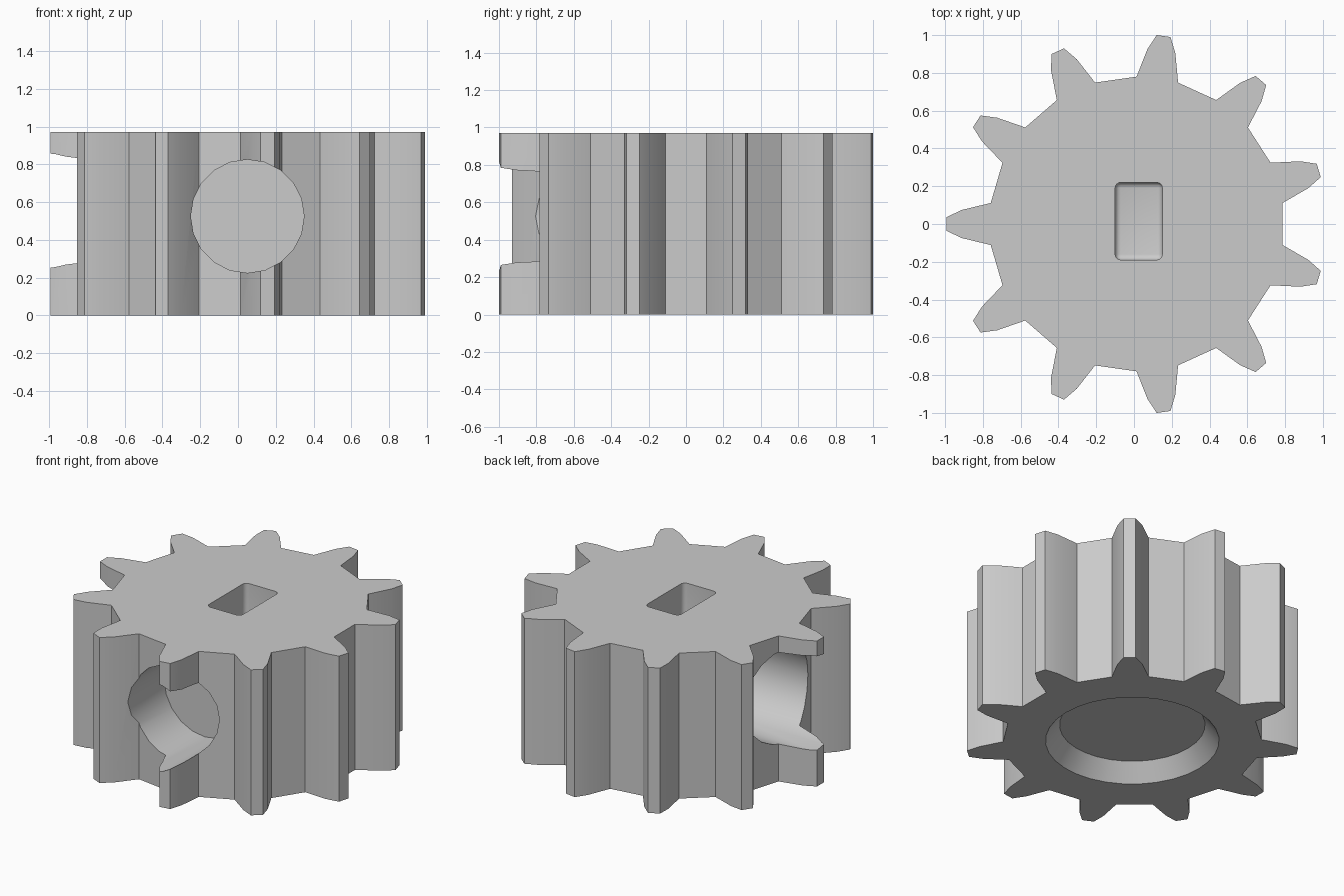
import bpy, bmesh
from math import radians, cos, sin, pi
from mathutils import Matrix, Vector

cube = bpy.data.objects.get("Cube")
if cube:
    bpy.data.objects.remove(cube, do_unlink=True)

TEETH, HEIGHT, AXIS_X = 11, 0.97, 0.0135

grey = bpy.data.materials.new("light_grey")
grey.use_nodes = True
colour = (0.6, 0.6, 0.6, 1)
grey.diffuse_color = colour
grey.node_tree.nodes["Principled BSDF"].inputs["Base Color"].default_value = colour


def add_object(name, bm):
    bmesh.ops.recalc_face_normals(bm, faces=bm.faces)
    mesh = bpy.data.meshes.new(name)
    bm.to_mesh(mesh)
    bm.free()
    mesh.materials.append(grey)
    obj = bpy.data.objects.new(name, mesh)
    bpy.context.collection.objects.link(obj)
    return obj


def cylinder(name, sides, r1, r2, depth, matrix):
    bm = bmesh.new()
    bmesh.ops.create_cone(bm, cap_ends=True, segments=sides, radius1=r1,
                          radius2=r2, depth=depth, matrix=matrix)
    return add_object(name, bm)


# Toothed body: half a tooth mirrored, repeated round the axis, extruded
half = [(8.2, 0.78), (4.6, 0.928), (2.1, 1.006)]
tooth = [(-a, r) for a, r in half] + [(a, r) for a, r in reversed(half)]
bm = bmesh.new()
verts = []
for i in range(TEETH):
    centre = pi + i * 2 * pi / TEETH
    for a, r in tooth:
        t = centre + radians(a)
        verts.append(bm.verts.new((AXIS_X + r * cos(t), r * sin(t), 0)))
base = bm.faces.new(verts)
top = bmesh.ops.extrude_face_region(bm, geom=[base])["geom"]
bmesh.ops.translate(bm, vec=(0, 0, HEIGHT),
                    verts=[v for v in top if isinstance(v, bmesh.types.BMVert)])
gear = add_object("gear_body", bm)

# Blind bores through the front and the -x side
front_bore = cylinder("front_bore", 20, 0.3, 0.3, 0.8,
                      Matrix.Translation((0.05, -0.82, 0.525)) @ Matrix.Rotation(pi / 2, 4, "X"))
side_bore = cylinder("side_bore", 20, 0.315, 0.315, 0.9,
                     Matrix.Translation((-0.75, 0.05, 0.555)) @ Matrix.Rotation(pi / 2, 4, "Y"))

# Tapered recess underneath, continued below the base so the cut is clean
recess = cylinder("base_recess", 32, 0.61, 0.44, 0.22,
                  Matrix.Translation((AXIS_X, 0, 0)))

# Rounded rectangular socket in the top
bm = bmesh.new()
bmesh.ops.create_cube(bm, size=1, matrix=Matrix.Translation((0.025, 0.015, 0.85))
                      @ Matrix.Diagonal((0.25, 0.41, 0.65, 1)))
bmesh.ops.bevel(bm, geom=bm.edges[:], offset=0.03, segments=4,
                profile=0.5, affect="EDGES")
socket = add_object("top_socket", bm)

# Cut the openings, then discard the cutters
cutters = [front_bore, side_bore, recess, socket]
for cutter in cutters:
    mod = gear.modifiers.new(cutter.name, "BOOLEAN")
    mod.operation, mod.solver, mod.object = "DIFFERENCE", "EXACT", cutter
bpy.ops.object.select_all(action="DESELECT")
bpy.context.view_layer.objects.active = gear
gear.select_set(True)
for cutter in cutters:
    bpy.ops.object.modifier_apply(modifier=cutter.name)
    bpy.data.objects.remove(cutter, do_unlink=True)
bpy.ops.object.shade_smooth_by_angle(angle=radians(30))
